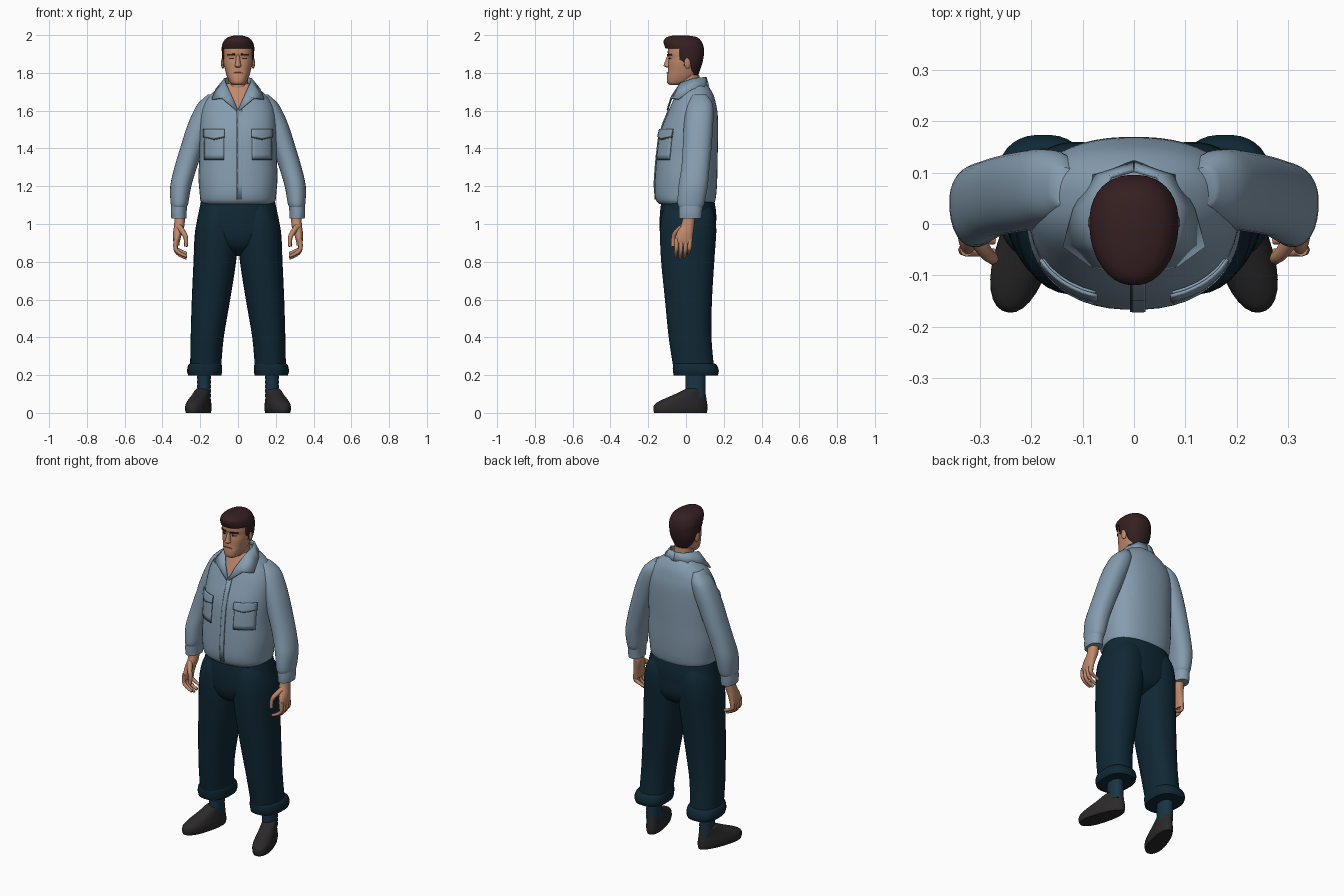
import bpy, bmesh, math
from mathutils import Vector
from mathutils.bvhtree import BVHTree

if "Cube" in bpy.data.objects:
    bpy.data.objects.remove(bpy.data.objects["Cube"])


def material(name, rgb):
    m = bpy.data.materials.new(name)
    m.diffuse_color = (*rgb, 1)
    m.use_nodes = True
    m.node_tree.nodes["Principled BSDF"].inputs["Base Color"].default_value = m.diffuse_color
    return m


SHIRT = material("shirt_blue", (0.235, 0.335, 0.43))
SEAM = material("seam_blue", (0.06, 0.09, 0.125))
NAVY = material("trouser_navy", (0.005, 0.021, 0.035))
SOCK = material("sock_blue", (0.009, 0.035, 0.058))
SKIN = material("skin", (0.52, 0.25, 0.15))
LIP = material("lip_brown", (0.25, 0.09, 0.06))
HAIR = material("hair_brown", (0.036, 0.014, 0.015))
SHOE = material("shoe_black", (0.024, 0.022, 0.022))


def finish(name, bm, *mats, angle=50):
    bmesh.ops.recalc_face_normals(bm, faces=bm.faces)
    me = bpy.data.meshes.new(name)
    for f in bm.faces:
        f.smooth = True
    bm.to_mesh(me)
    me.set_sharp_from_angle(angle=math.radians(angle))
    ob = bpy.data.objects.new(name, me)
    for m in mats:
        me.materials.append(m)
    bpy.context.collection.objects.link(ob)
    return ob


def spline(pts, steps):
    """Smooth interpolation through tuples of any length."""
    out, last = [], len(pts) - 1
    for i in range(last):
        quad = pts[max(i - 1, 0)], pts[i], pts[i + 1], pts[min(i + 2, last)]
        for k in range(steps):
            t = k / steps
            out.append([0.5 * (2 * b + (c - a) * t + (2 * a - 5 * b + 4 * c - d) * t * t
                               + (3 * b - a - 3 * c + d) * t ** 3) for a, b, c, d in zip(*quad)])
    return out + [list(pts[-1])]


def loft(rings, n=36, power=2.2, steps=4, mid=0.55, side=1):
    """Stack of rounded rings: (z, centre x, half width, front y, back y)."""
    bm, rows = bmesh.new(), []
    for z, cx, rx, yf, yb in spline(rings, steps):
        cy, row = yf + (yb - yf) * mid, []
        for i in range(n):
            a = 2 * math.pi * (i + 0.5) / n
            c, s = math.cos(a), math.sin(a)
            x = math.copysign(abs(c) ** (2 / power), c) * rx
            y = math.copysign(abs(s) ** (2 / power), s) * (yb - cy if s > 0 else cy - yf)
            row.append(bm.verts.new((side * (cx + x), cy + y, z)))
        rows.append(row)
    for r, q in zip(rows, rows[1:]):
        for i in range(n):
            j = (i + 1) % n
            bm.faces.new((r[i], r[j], q[j], q[i]))
    bm.faces.new(rows[0])
    bm.faces.new(rows[-1])
    return bm


def cut(bm, co, no):
    bmesh.ops.bisect_plane(bm, geom=bm.verts[:] + bm.edges[:] + bm.faces[:], plane_co=co, plane_no=no)


def patch(name, tree, x0, x1, z0, z1, lift, mat, drop=0.0):
    """Thin plate that follows the front of a body; drop lowers its middle."""
    bm, n, m = bmesh.new(), 8, 6
    grid = []
    for j in range(m + 1):
        row = []
        for i in range(n + 1):
            u = i / n
            x = x0 + (x1 - x0) * u
            z = z0 + (z1 - z0) * j / m - drop * (1 - abs(2 * u - 1)) * (1 - j / m)
            hit = tree.ray_cast(Vector((x, -1, z)), Vector((0, 1, 0)))[0]
            row.append(bm.verts.new((x, (hit.y if hit else 0) - lift, z)))
        grid.append(row)
    for j in range(m):
        for i in range(n):
            bm.faces.new((grid[j][i], grid[j][i + 1], grid[j + 1][i + 1], grid[j + 1][i]))
    ob = finish(name, bm, mat)
    sol = ob.modifiers.new("thickness", "SOLIDIFY")
    sol.thickness, sol.offset = 0.006, 0
    return ob


def tube(name, pts, radius, mat):
    cu = bpy.data.curves.new(name, "CURVE")
    cu.dimensions, cu.bevel_depth, cu.bevel_resolution, cu.use_fill_caps = "3D", radius, 2, True
    cu.resolution_u = 6
    sp = cu.splines.new("NURBS")
    sp.points.add(len(pts) - 1)
    for i, (p, q) in enumerate(zip(sp.points, pts)):
        p.co, p.radius = (*q, 1), 1 - 0.4 * i / (len(pts) - 1)
    sp.use_endpoint_u, sp.order_u = True, 3
    cu.materials.append(mat)
    ob = bpy.data.objects.new(name, cu)
    bpy.context.collection.objects.link(ob)


# Shirt body with an open neck
bm = loft([(1.105, 0, .185, -.14, .145), (1.125, 0, .199, -.158, .155), (1.17, 0, .204, -.167, .162),
           (1.25, 0, .21, -.164, .166), (1.36, 0, .205, -.155, .168), (1.48, 0, .205, -.138, .17),
           (1.58, 0, .20, -.10, .168), (1.64, 0, .18, -.075, .158), (1.685, 0, .145, -.055, .145),
           (1.72, 0, .105, -.038, .125), (1.745, 0, .072, -.025, .105)], n=48, power=2.3)
for s in (-1, 1):
    cut(bm, (0, 0, 1.615), (1, 0, s * 0.55))
bm.faces.ensure_lookup_table()
for f in bm.faces:
    c = f.calc_center_median()
    f.material_index = int(c.y < 0.03 and abs(c.x) < (c.z - 1.615) * 0.55)
torso = BVHTree.FromBMesh(bm)
finish("shirt_body", bm, SHIRT, SKIN)

# Front placket and pockets
patch("placket", torso, -.004, .022, 1.13, 1.61, .003, SHIRT)
patch("placket_seam", torso, -.008, -.003, 1.13, 1.61, .002, SEAM)
for s in (-1, 1):
    a, b = sorted((s * .075, s * .178))
    patch("pocket", torso, a, b, 1.345, 1.49, .006, SHIRT)
    patch("pocket_seam", torso, a, b, 1.34, 1.346, .005, SEAM)
    patch("pocket_flap", torso, a - .004, b + .004, 1.462, 1.502, .015, SHIRT, drop=.012)
    patch("flap_seam", torso, a - .004, b + .004, 1.457, 1.463, .010, SEAM, drop=.012)

# Folded collar
inner = [(.002, -.096, 1.608), (.034, -.072, 1.68), (.064, -.03, 1.745),
         (.07, .04, 1.77), (.045, .092, 1.776), (0, .105, 1.778)]
outer = [(.010, -.099, 1.602), (.085, -.08, 1.665), (.137, -.042, 1.66),
         (.116, .03, 1.712), (.08, .094, 1.72), (0, .12, 1.728)]
for s in (-1, 1):
    bm = bmesh.new()
    rows = [[bm.verts.new((s * x, y, z)) for x, y, z in e] for e in (inner, outer)]
    for i in range(5):
        bm.faces.new((rows[0][i], rows[0][i + 1], rows[1][i + 1], rows[1][i]))
    ob = finish("collar", bm, SHIRT)
    sol = ob.modifiers.new("thickness", "SOLIDIFY")
    sol.thickness, sol.offset = 0.008, 0

# Hips
finish("trouser_hips", loft([(.83, 0, .03, -.03, .06), (.87, 0, .12, -.105, .13), (.93, 0, .20, -.135, .158),
                             (1.0, 0, .218, -.14, .16), (1.06, 0, .209, -.138, .16),
                             (1.125, 0, .195, -.13, .15)], n=44), NAVY)

for s in (-1, 1):
    # Sleeve and cuff
    finish("sleeve", loft([(1.085, .312, .038, -.035, .085), (1.11, .31, .047, -.045, .098),
                           (1.2, .303, .056, -.04, .115), (1.3, .277, .06, -.025, .125),
                           (1.4, .245, .062, -.018, .135), (1.5, .211, .065, -.013, .142),
                           (1.58, .18, .064, -.005, .146), (1.64, .158, .052, .01, .14),
                           (1.685, .135, .025, .035, .11)], n=28, side=s), SHIRT)
    finish("shirt_cuff", loft([(1.03, .313, .040, -.036, .082), (1.06, .314, .042, -.038, .085),
                               (1.095, .312, .043, -.038, .088)], n=28, side=s), SHIRT)
    # Hand
    finish("palm", loft([(1.06, .31, .027, -.012, .05), (1.0, .31, .028, -.025, .045),
                         (.95, .32, .024, -.05, .038), (.91, .325, .018, -.06, .034),
                         (.885, .323, .012, -.055, .03)], n=20, side=s), SKIN)
    for y, low in ((-.05, .825), (-.026, .815), (-.002, .82), (.02, .84)):
        tube("finger", [(s * .326, y, .92), (s * .336, y, .875), (s * .315, y - .004, low + .02),
                        (s * .272, y - .006, low + .004)], .0135, SKIN)
    tube("thumb", [(s * .312, -.02, .985), (s * .288, -.06, .955), (s * .272, -.068, .92),
                   (s * .276, -.07, .88)], .016, SKIN)
    # Trouser leg with turned-up hem
    finish("trouser_leg", loft([(.23, .172, .082, -.066, .15), (.4, .163, .088, -.092, .135),
                                (.6, .143, .102, -.112, .138), (.8, .123, .113, -.132, .15),
                                (.95, .113, .116, -.138, .16), (1.04, .11, .10, -.13, .155),
                                (1.1, .1, .08, -.11, .13)], side=s), NAVY)
    finish("trouser_hem", loft([(.198, .176, .088, -.065, .168), (.222, .177, .093, -.07, .174),
                                (.25, .175, .09, -.07, .165), (.262, .173, .083, -.066, .152)],
                               side=s, power=2.5), NAVY)
    # Sock with ribs
    finish("sock", loft([(.08 + .012 * i, .18, .035 + .003 * (i % 2), -.002, .104) for i in range(12)],
                        n=20, steps=1, side=s), SOCK)
    # Shoe, turned outward
    shoe = finish("shoe", loft([(0, 0, .050, -.145, .143), (.02, 0, .054, -.15, .147),
                                (.045, 0, .053, -.143, .146), (.068, 0, .048, -.105, .142),
                                (.095, 0, .042, -.04, .138), (.12, 0, .038, .015, .132),
                                (.128, 0, .03, .03, .122)], n=28, side=s, mid=.4), SHOE)
    shoe.location, shoe.rotation_euler.z = (s * .207, -.028, 0), s * math.radians(17)
    # Ear
    bm = bmesh.new()
    bmesh.ops.create_uvsphere(bm, u_segments=12, v_segments=8, radius=1)
    ear = finish("ear", bm, SKIN)
    ear.location, ear.scale, ear.rotation_euler.z = (s * .08, .008, 1.852), (.009, .018, .03), s * .3

# Neck and head
finish("neck", loft([(1.62, 0, .06, -.04, .09), (1.70, 0, .054, -.038, .08), (1.79, 0, .052, -.04, .07)],
                    n=28), SKIN)
bm = loft([(1.735, 0, .026, -.085, -.02), (1.748, 0, .042, -.1, .01), (1.78, 0, .058, -.101, .05),
           (1.81, 0, .067, -.096, .065), (1.85, 0, .076, -.094, .075), (1.88, 0, .078, -.091, .08),
           (1.905, 0, .078, -.097, .083), (1.94, 0, .073, -.092, .08), (1.975, 0, .045, -.065, .05)], power=2.4)
face = BVHTree.FromBMesh(bm)
finish("head", bm, SKIN)
finish("nose", loft([(1.828, 0, .008, -.1, -.07), (1.836, 0, .018, -.117, -.07), (1.85, 0, .014, -.115, -.07),
                     (1.895, 0, .009, -.098, -.07)], n=14), SKIN)
patch("mouth", face, -.026, .026, 1.797, 1.803, .002, LIP)
for s in (-1, 1):
    a, b = sorted((s * .016, s * .056))
    patch("eyebrow", face, a, b, 1.893, 1.901, .003, HAIR)
    a, b = sorted((s * .024, s * .046))
    patch("eye", face, a, b, 1.874, 1.88, .001, HAIR)

# Hair swept up at the front, cut away around the face and ears
bm = loft([(1.79, 0, .048, -.03, .066), (1.83, 0, .072, -.05, .08), (1.87, 0, .083, -.08, .091),
           (1.91, 0, .086, -.1, .096), (1.94, 0, .086, -.113, .093), (1.97, 0, .075, -.119, .08),
           (1.99, 0, .05, -.1, .055), (1.999, 0, .015, -.06, 0)])
for co, no in (((0, 0, 1.928), (0, 0, 1)), ((0, -.035, 0), (0, 1, 0)),
               ((0, 0, 1.85), (0, 0, 1)), ((0, .028, 0), (0, 1, 0))):
    cut(bm, co, no)
gone = []
for f in bm.faces:
    c = f.calc_center_median()
    if (c.z < 1.928 and c.y < -.035) or (c.z < 1.85 and c.y < .028) or c.z < 1.791:
        gone.append(f)
bmesh.ops.delete(bm, geom=gone, context="FACES")
hair = finish("hair", bm, HAIR)
sol = hair.modifiers.new("thickness", "SOLIDIFY")
sol.thickness, sol.offset = 0.012, -1
